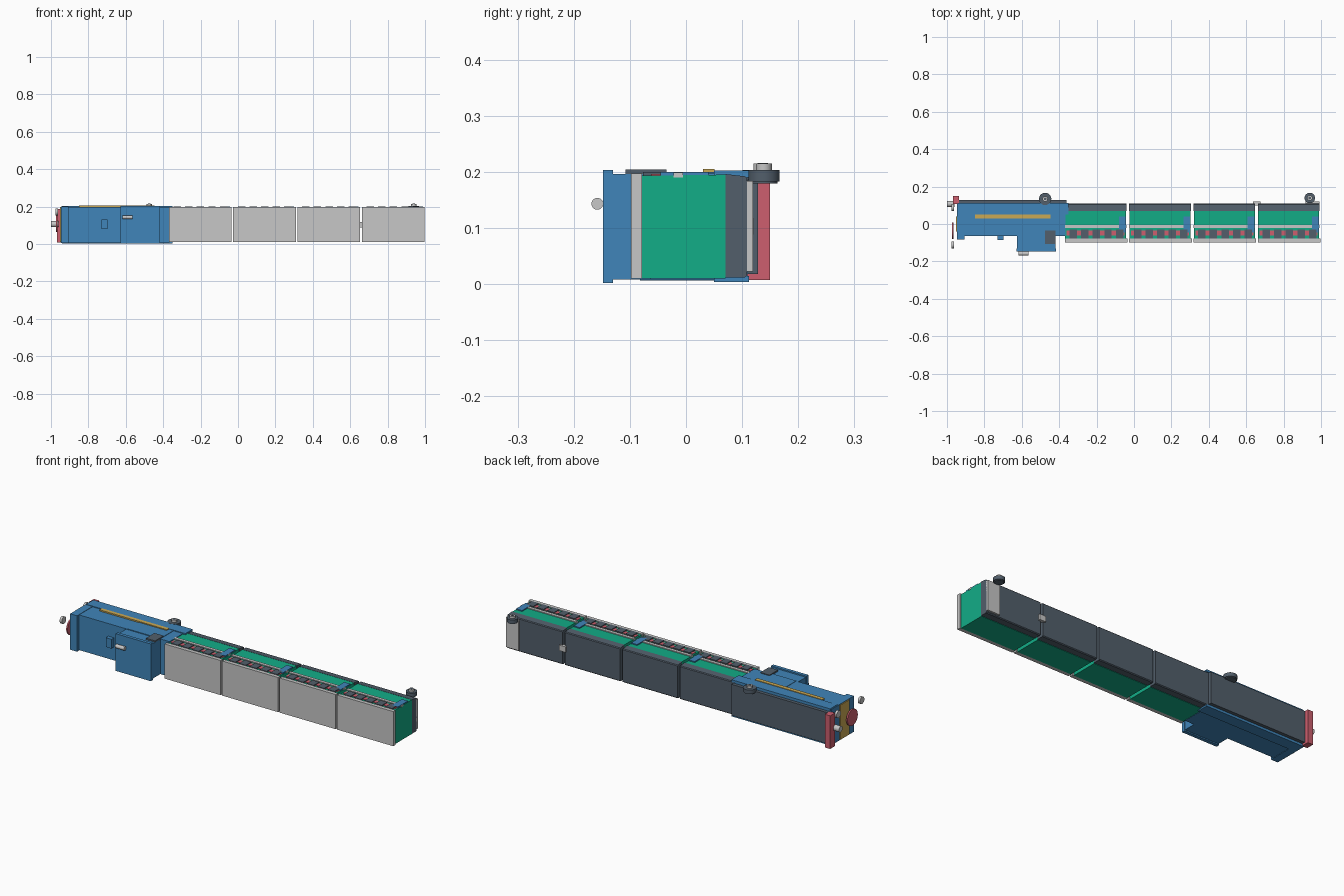
import bpy, bmesh, math

if "Cube" in bpy.data.objects:
    bpy.data.objects.remove(bpy.data.objects["Cube"])


def material(name, rgb):
    m = bpy.data.materials.new(name)
    m.diffuse_color = (*rgb, 1)
    m.use_nodes = True
    m.node_tree.nodes["Principled BSDF"].inputs["Base Color"].default_value = m.diffuse_color
    return m


BLUE = material("blue", (0.051, 0.235, 0.49))
GREEN = material("green", (0.006, 0.418, 0.242))
GREY = material("light_grey", (0.57, 0.57, 0.57))
DARK = material("slate", (0.085, 0.114, 0.147))
RED = material("red", (0.61, 0.114, 0.156))
YELLOW = material("ochre", (0.60, 0.40, 0.09))


def finish(name, bm, mat):
    bmesh.ops.recalc_face_normals(bm, faces=bm.faces)
    me = bpy.data.meshes.new(name)
    bm.to_mesh(me)
    bm.free()
    me.materials.append(mat)
    ob = bpy.data.objects.new(name, me)
    bpy.context.collection.objects.link(ob)
    return ob


def prism(name, profile, axis, a, b, mat):
    """Extrude a 2D outline along x (outline in y, z) or z (outline in x, y)."""
    bm = bmesh.new()
    place = (lambda p, t: (t, *p)) if axis == "x" else (lambda p, t: (*p, t))
    lo = [bm.verts.new(place(p, a)) for p in profile]
    hi = [bm.verts.new(place(p, b)) for p in profile]
    bm.faces.new(lo)
    bm.faces.new(hi)
    for i in range(len(lo)):
        j = (i + 1) % len(lo)
        bm.faces.new((lo[i], lo[j], hi[j], hi[i]))
    return finish(name, bm, mat)


def box(name, x, y, z, mat):
    return prism(name, [(x[0], y[0]), (x[1], y[0]), (x[1], y[1]), (x[0], y[1])],
                 "z", z[0], z[1], mat)


def cylinder(name, axis, centre, radius, a, b, mat, sides=32):
    ring = [(centre[0] + radius * math.cos(2 * math.pi * i / sides),
             centre[1] + radius * math.sin(2 * math.pi * i / sides)) for i in range(sides)]
    ob = prism(name, ring, axis, a, b, mat)
    bpy.ops.object.select_all(action="DESELECT")
    bpy.context.view_layer.objects.active = ob
    ob.select_set(True)
    bpy.ops.object.shade_smooth_by_angle(angle=math.radians(30))
    return ob


# Four repeated tray modules
for k in range(4):
    x0 = -0.37 + 0.344 * k
    x1 = x0 + 0.33
    n = f"module_{k + 1}"
    prism(n + "_core", [(-0.078, 0.01), (0.07, 0.01), (0.07, 0.195), (-0.078, 0.193)],
          "x", x0 + 0.002, x1 - 0.002, GREEN)
    box(n + "_front_panel", (x0, x1 + 0.005), (-0.098, -0.078), (0.01, 0.197), GREY)
    prism(n + "_rear_cover", [(0.07, 0.012), (0.105, 0.012), (0.109, 0.016),
                              (0.109, 0.188), (0.105, 0.192), (0.07, 0.196)],
          "x", x0, x1, DARK)
    # top rail, marker strip and row of caps
    box(n + "_rail", (x0, x1), (-0.022, -0.005), (0.19, 0.199), GREY)
    box(n + "_red_strip", (x0 + 0.01, x1 - 0.01), (-0.062, -0.035), (0.19, 0.196), RED)
    for i in range(5):
        cx = x0 + 0.045 + 0.062 * i
        box(f"{n}_cap_{i + 1}", (cx - 0.02, cx + 0.02), (-0.077, -0.03), (0.19, 0.2), DARK)
    box(n + "_end_clip", (x1 - 0.04, x1 - 0.004), (-0.045, 0.04), (0.19, 0.2), BLUE)

# Drive housing: body, end flange, rear lips, and projecting front block
box("housing_body", (-0.945, -0.365), (-0.064, 0.108), (0.008, 0.198), BLUE)
box("housing_flange", (-0.946, -0.905), (-0.082, 0.11), (0.006, 0.2), BLUE)
for s, z in (("top", (0.19, 0.202)), ("bottom", (0.004, 0.014))):
    box(f"housing_{s}_lip", (-0.94, -0.35), (0.05, 0.112), z, BLUE)
box("housing_lid", (-0.615, -0.42), (-0.064, 0.05), (0.19, 0.2), BLUE)
box("front_block", (-0.625, -0.42), (-0.135, -0.06), (0.008, 0.196), BLUE)
box("front_block_panel", (-0.628, -0.418), (-0.148, -0.13), (0.002, 0.203), BLUE)
box("block_top_pad", (-0.475, -0.42), (-0.108, -0.035), (0.19, 0.204), DARK)
cylinder("front_handle", "x", (-0.158, 0.143), 0.0105, -0.618, -0.565, GREY)
box("front_box", (-0.73, -0.697), (-0.086, -0.064), (0.08, 0.13), BLUE)
box("top_stripe", (-0.85, -0.447), (0.03, 0.051), (0.195, 0.205), YELLOW)
box("end_plate", (-0.951, -0.945), (-0.04, 0.04), (0.01, 0.197), YELLOW)
box("housing_rear_panel", (-0.935, -0.362), (0.11, 0.128), (0.018, 0.186), DARK)

# Left end controls
box("red_post", (-0.967, -0.935), (0.108, 0.15), (0.007, 0.186), RED)
cylinder("red_disc", "x", (-0.035, 0.108), 0.044, -0.972, -0.964, RED)
for i, y in enumerate((-0.112, 0.088)):
    cylinder(f"end_disc_{i + 1}", "x", (y, 0.172), 0.019, -0.975, -0.962, GREY)
cylinder("end_knob", "x", (0.107, 0.106), 0.016, -1.0, -0.96, GREY)

# Rear guide wheels
for i, (x, r) in enumerate(((-0.475, 0.033), (0.94, 0.028))):
    y = 0.134 if i == 0 else 0.139
    n = f"guide_wheel_{i + 1}"
    cylinder(n + "_lower", "z", (x, y), r - 0.004, 0.179, 0.191, DARK)
    cylinder(n + "_upper", "z", (x, y), r, 0.183, 0.203, DARK)
    cylinder(n + "_hub", "z", (x, y), 0.014, 0.2, 0.215, GREY)
    cylinder(n + "_hub_hole", "z", (x, y), 0.007, 0.214, 0.216, DARK)

# Rear latch and end plate
box("rear_latch", (0.637, 0.675), (0.1, 0.12), (0.088, 0.118), GREY)
box("rear_end_plate", (0.918, 0.992), (0.105, 0.119), (0.022, 0.184), GREY)
